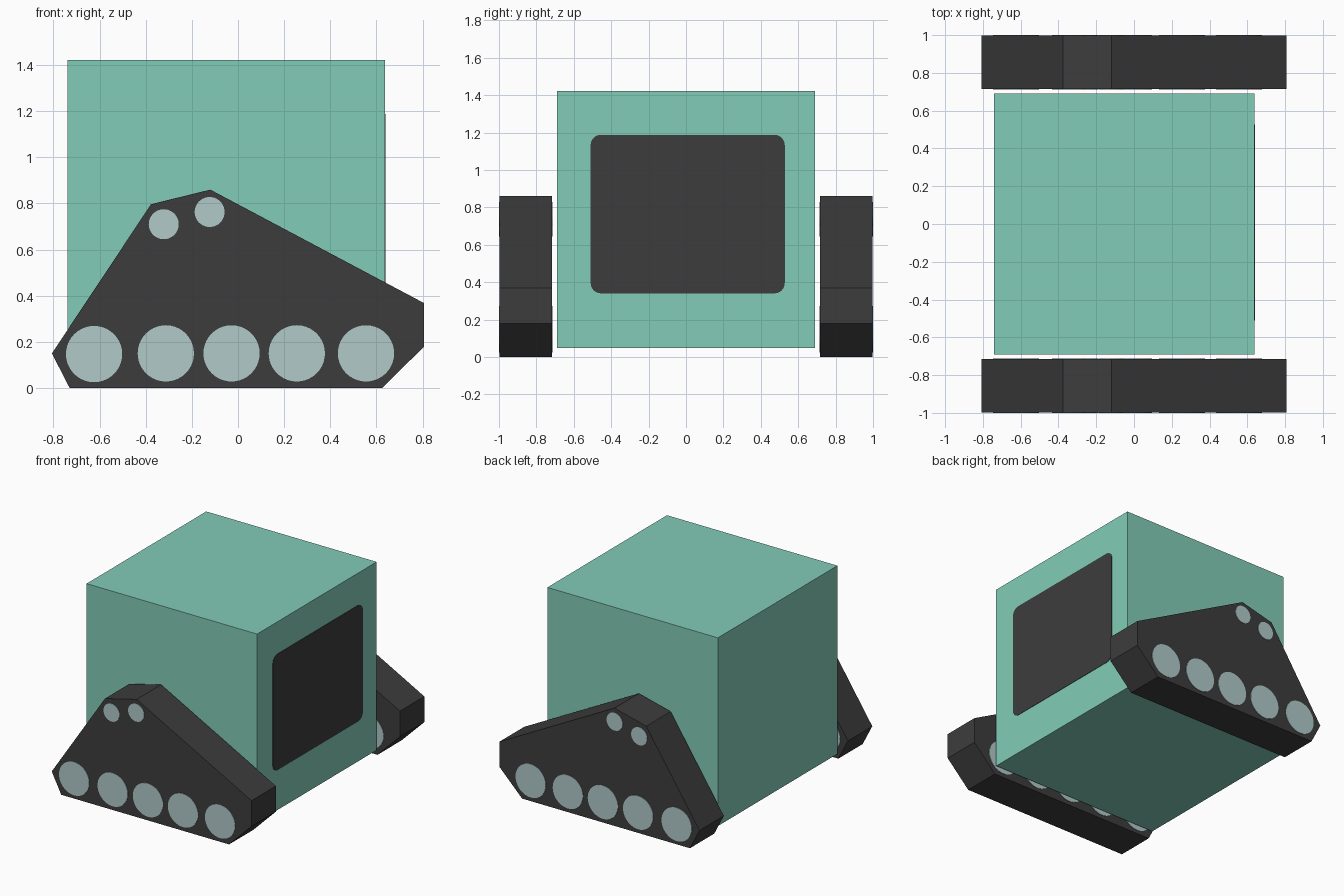
import bpy, bmesh, math
from mathutils import Vector

if "Cube" in bpy.data.objects:
    bpy.data.objects.remove(bpy.data.objects["Cube"])


def material(name, rgb):
    m = bpy.data.materials.new(name)
    m.diffuse_color = (*rgb, 1)
    m.use_nodes = True
    m.node_tree.nodes["Principled BSDF"].inputs["Base Color"].default_value = m.diffuse_color
    return m


GREEN = material("mint green", (0.224, 0.605, 0.472))
DARK = material("dark grey", (0.046, 0.046, 0.046))
PALE = material("pale blue grey", (0.44, 0.59, 0.59))


def prism(name, points, offset, mat):
    """Closed solid: a planar outline of 3D points pushed along offset."""
    bm = bmesh.new()
    face = bm.faces.new([bm.verts.new(p) for p in points])
    side = bmesh.ops.extrude_face_region(bm, geom=[face])
    verts = [g for g in side["geom"] if isinstance(g, bmesh.types.BMVert)]
    bmesh.ops.translate(bm, verts=verts, vec=Vector(offset))
    bmesh.ops.recalc_face_normals(bm, faces=bm.faces)
    mesh = bpy.data.meshes.new(name)
    bm.to_mesh(mesh)
    bm.free()
    mesh.materials.append(mat)
    ob = bpy.data.objects.new(name, mesh)
    bpy.context.collection.objects.link(ob)
    return ob


def mirror_y(ob):
    mod = ob.modifiers.new("mirror", 'MIRROR')
    mod.use_axis = (False, True, False)


def arc(cx, cy, r, start, end, steps):
    return [(cx + r * math.cos(math.radians(start + (end - start) * i / steps)),
             cy + r * math.sin(math.radians(start + (end - start) * i / steps)))
            for i in range(steps + 1)]


# Box body
X0, X1, HALF_Y = -0.74, 0.637, 0.69
prism("body", [(X0, -HALF_Y, 0.047), (X1, -HALF_Y, 0.047),
               (X1, HALF_Y, 0.047), (X0, HALF_Y, 0.047)], (0, 0, 1.375), GREEN)

# Rounded screen plate on the +x face
Y0, Y1, Z0, Z1, R = -0.51, 0.528, 0.34, 1.188, 0.055
outline = (arc(Y1 - R, Z1 - R, R, 0, 90, 6) + arc(Y0 + R, Z1 - R, R, 90, 180, 6)
           + arc(Y0 + R, Z0 + R, R, 180, 270, 6) + arc(Y1 - R, Z0 + R, R, 270, 360, 6))
prism("screen", [(X1 - 0.003, y, z) for y, z in outline], (0.006, 0, 0), DARK)

# Track blocks, mirrored to both sides
OUTER, INNER = -0.997, -0.716
profile = [(-0.807, 0.15), (-0.73, 0), (0.626, 0), (0.807, 0.18),
           (0.807, 0.368), (-0.12, 0.86), (-0.377, 0.797)]
mirror_y(prism("track", [(x, OUTER, z) for x, z in profile],
               (0, INNER - OUTER, 0), DARK))

# Wheel plates on the outer and inner face of each track
wheels = [(-0.624, 0.147, 0.122), (-0.313, 0.15, 0.122), (-0.028, 0.15, 0.122),
          (0.255, 0.15, 0.122), (0.555, 0.15, 0.122),
          (-0.322, 0.71, 0.065), (-0.123, 0.763, 0.065)]
for x, z, r in wheels:
    kind = "wheel" if r > 0.1 else "roller"
    for side, y in (("outer", OUTER), ("inner", INNER)):
        ring = [(px, y - 0.003, pz) for px, pz in arc(x, z, r, 0, 360, 40)[:-1]]
        mirror_y(prism(f"{kind}_{side}", ring, (0, 0.006, 0), PALE))
